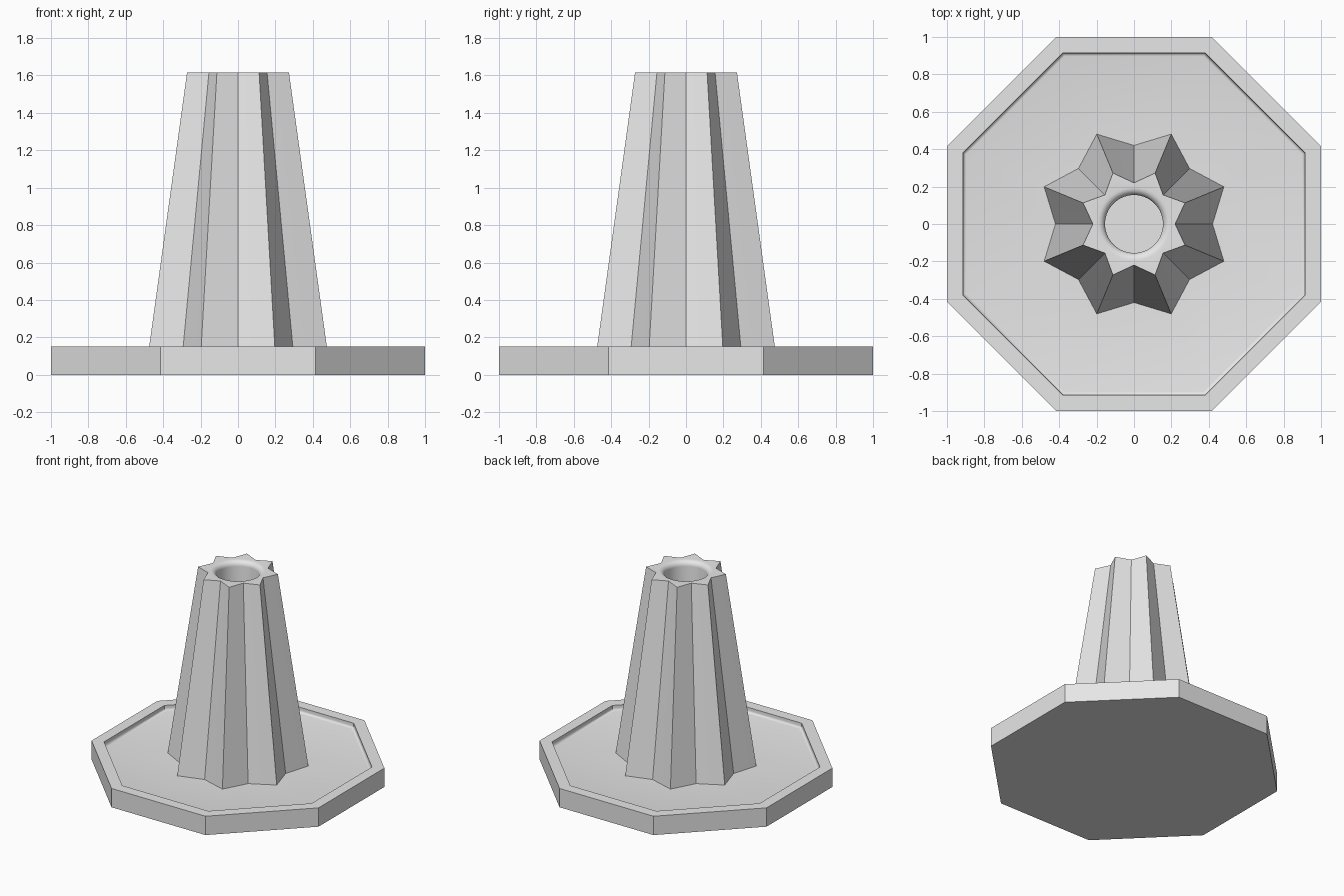
import bpy, bmesh
from math import cos, sin, pi, radians

if "Cube" in bpy.data.objects:
    bpy.data.objects.remove(bpy.data.objects["Cube"])

# Single plain material
grey = bpy.data.materials.new("plain grey")
grey.use_nodes = True
colour = (0.8, 0.8, 0.8, 1)
grey.diffuse_color = colour
grey.node_tree.nodes["Principled BSDF"].inputs["Base Color"].default_value = colour
grey.use_backface_culling = True

SEG = 48           # points around the column
FLOOR = 0.11       # recessed floor of the base
RIM = 0.15         # top of the base
TOP = 1.615        # top of the column


def circle(r, z, n=SEG):
    step = 2 * pi / n
    return [(r * cos((i + 0.5) * step), r * sin((i + 0.5) * step), z) for i in range(n)]


def octagon(apothem, z):
    return circle(apothem / cos(pi / 8), z, 8)


def star(tip, notch, z):
    # Eight-pointed star, each straight edge split evenly
    corners = [((tip if k % 2 else notch) * cos(k * pi / 8),
                (tip if k % 2 else notch) * sin(k * pi / 8)) for k in range(16)]
    split = SEG // 16
    ring = []
    for k in range(16):
        (ax, ay), (bx, by) = corners[k], corners[(k + 1) % 16]
        for s in range(split):
            t = s / split
            ring.append((ax + (bx - ax) * t, ay + (by - ay) * t, z))
    return ring


def loft(name, rings, cap_bottom=False):
    bm = bmesh.new()
    loops = [[bm.verts.new(p) for p in ring] for ring in rings]
    for a, b in zip(loops, loops[1:]):
        n = len(a)
        for i in range(n):
            j = (i + 1) % n
            bm.faces.new((a[i], a[j], b[j], b[i]))
    if cap_bottom:
        bm.faces.new(loops[0][::-1])
    mesh = bpy.data.meshes.new(name)
    bm.to_mesh(mesh)
    bm.free()
    mesh.materials.append(grey)
    obj = bpy.data.objects.new(name, mesh)
    bpy.context.collection.objects.link(obj)
    bpy.ops.object.select_all(action='DESELECT')
    obj.select_set(True)
    bpy.context.view_layer.objects.active = obj
    bpy.ops.object.shade_smooth_by_angle(angle=radians(28))
    return obj


# Octagonal base: raised rim, small fillet, recessed floor open under the column
fillet = 0.018
cove = [octagon(0.915 - fillet * (1 - cos(k * pi / 8)),
                FLOOR + fillet * (1 - sin(k * pi / 8))) for k in range(5)]
loft("octagonal_base",
     [octagon(1, 0), octagon(1, RIM), octagon(0.915, RIM)] + cove + [octagon(0.3, FLOOR)],
     cap_bottom=True)

# Tapered fluted column with a rounded mouth and a round bore
bore, round_over = 0.155, 0.04
mouth = [circle(bore + round_over * (1 - sin(k * pi / 12)),
                TOP - round_over * (1 - cos(k * pi / 12))) for k in range(7)]
loft("fluted_column",
     [star(0.52, 0.42, FLOOR), star(0.295, 0.22, TOP)] + mouth + [circle(bore, FLOOR)])
